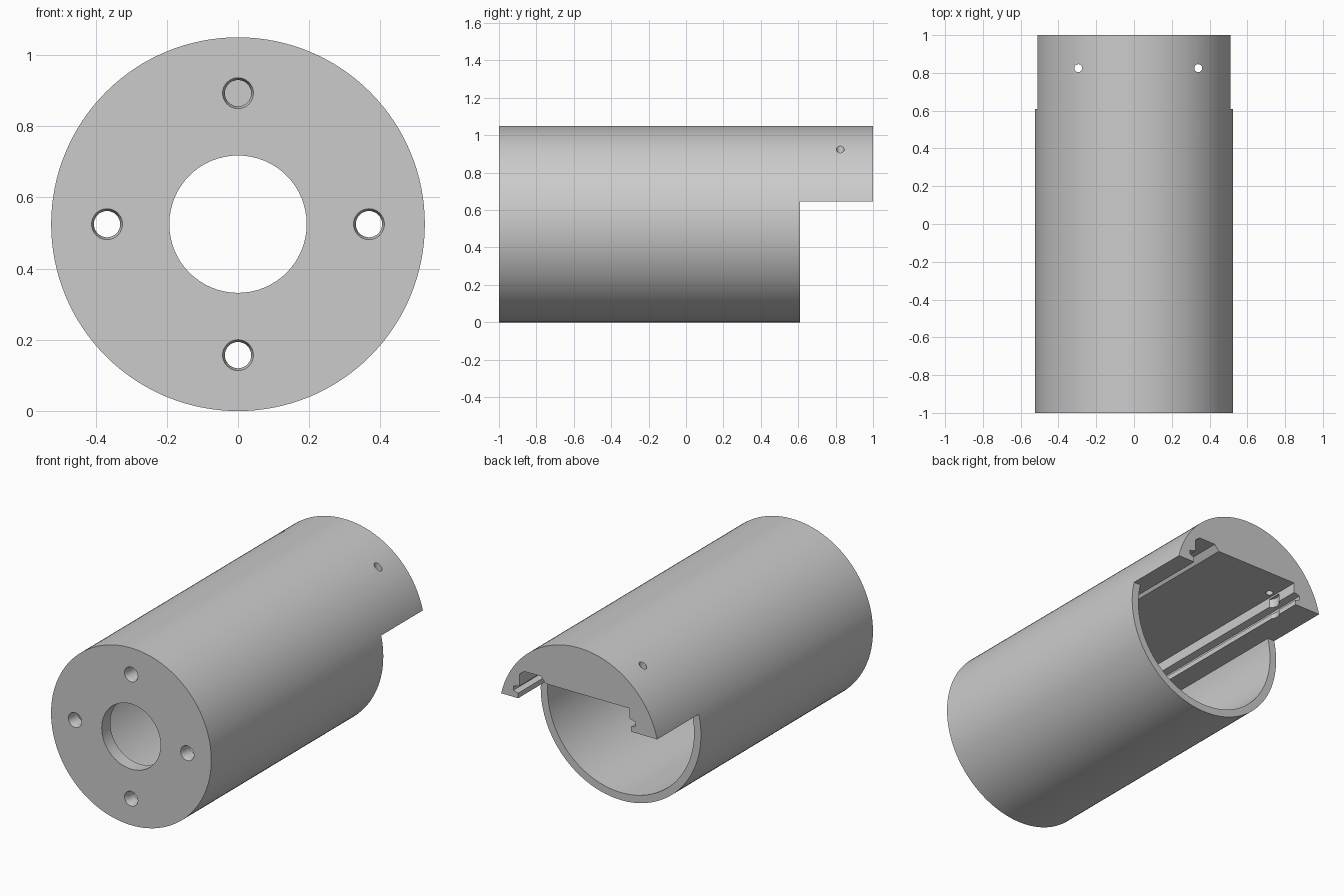
import bpy, bmesh
from math import sin, cos, pi, asin, radians
from mathutils import Matrix

cube = bpy.data.objects.get("Cube")
if cube:
    bpy.data.objects.remove(cube, do_unlink=True)

R, R_IN = 0.525, 0.48        # outer and inner radius
AXIS = 0.525                 # height of the tube axis
SHELF = 0.645                # underside of the rear half-shell
CAP = 0.08                   # front wall thickness
OFFSET = 0.03                # sideways shift of the slot

gray = bpy.data.materials.new("plain gray")
gray.use_nodes = True
gray.diffuse_color = (0.6, 0.6, 0.6, 1)
bsdf = next(n for n in gray.node_tree.nodes if n.type == 'BSDF_PRINCIPLED')
bsdf.inputs["Base Color"].default_value = (0.6, 0.6, 0.6, 1)


def make(name, bm):
    bmesh.ops.recalc_face_normals(bm, faces=bm.faces)
    mesh = bpy.data.meshes.new(name)
    bm.to_mesh(mesh)
    bm.free()
    mesh.materials.append(gray)
    obj = bpy.data.objects.new(name, mesh)
    bpy.context.collection.objects.link(obj)
    return obj


def prism(name, outline, y0, y1):
    """Extrude an (x, z) outline along y."""
    bm = bmesh.new()
    face = bm.faces.new([bm.verts.new((x, y0, z)) for x, z in outline])
    new = bmesh.ops.extrude_face_region(bm, geom=[face])["geom"]
    verts = [v for v in new if isinstance(v, bmesh.types.BMVert)]
    bmesh.ops.translate(bm, vec=(0, y1 - y0, 0), verts=verts)
    return make(name, bm)


def rod(name, center, r1, r2, depth, along_y=True, sides=32):
    """Cylinder or cone; r1 is the end at low y or low z."""
    bm = bmesh.new()
    turn = Matrix.Rotation(radians(-90), 4, 'X') if along_y else Matrix()
    bmesh.ops.create_cone(bm, cap_ends=True, segments=sides, radius1=r1, radius2=r2,
                          depth=depth, matrix=Matrix.Translation(center) @ turn)
    return make(name, bm)


def cut(body, cutter):
    cutter.hide_render = True
    mod = body.modifiers.new("cut", 'BOOLEAN')
    mod.operation, mod.solver, mod.object = 'DIFFERENCE', 'EXACT', cutter
    bpy.context.view_layer.objects.active = body
    bpy.ops.object.modifier_apply(modifier=mod.name)
    bpy.data.objects.remove(cutter, do_unlink=True)


# Solid housing
body = rod("tube_housing", (0, 0, AXIS), R, R, 2, sides=128)

# Cavity: round below the shelf, grooved slot above it
lift = asin((SHELF - AXIS) / R_IN)
steps = 96
arc = []
for i in range(steps + 1):
    a = lift - (pi + 2 * lift) * i / steps
    arc.append((R_IN * cos(a), AXIS + R_IN * sin(a)))
rail = [(0.37, SHELF), (0.37, 0.675), (0.40, 0.685), (0.40, 0.71), (0.36, 0.72)]
low_side = [(OFFSET - x, z) for x, z in rail]
high_side = [(OFFSET + x, z) for x, z in reversed(rail)]
ceiling = [(OFFSET - 0.36, 0.78), (0.22, 0.78), (0.25, 0.815), (0.36, 0.815), (0.39, 0.79)]
cut(body, prism("cavity", arc + low_side + ceiling + high_side, -1 + CAP, 1.1))

# Open the lower part of the rear end
cut(body, prism("rear_notch", [(-1, -1), (1, -1), (1, SHELF), (-1, SHELF)], 0.61, 1.2))

# Front wall: central opening and four countersunk bolt holes
cut(body, rod("center_opening", (0, -1, AXIS), 0.193, 0.193, 0.3, sides=64))
for k in range(4):
    x, z = 0.368 * cos(k * pi / 2), AXIS + 0.368 * sin(k * pi / 2)
    cut(body, rod("bolt_hole", (x, -1, z), 0.037, 0.037, 0.2))
    cut(body, rod("countersink", (x, -1, z), 0.05, 0.037, 0.04))

# Rear screw holes with head clearance through the rails
for x in (-0.295, 0.34):
    cut(body, rod("screw_hole", (x, 0.825, 0.9), 0.021, 0.021, 0.5, False))
    cut(body, rod("head_clearance", (x, 0.825, 0.65), 0.055, 0.055, 0.24, False))

bpy.ops.object.select_all(action='DESELECT')
body.select_set(True)
bpy.context.view_layer.objects.active = body
bpy.ops.object.shade_smooth_by_angle(angle=radians(30))
